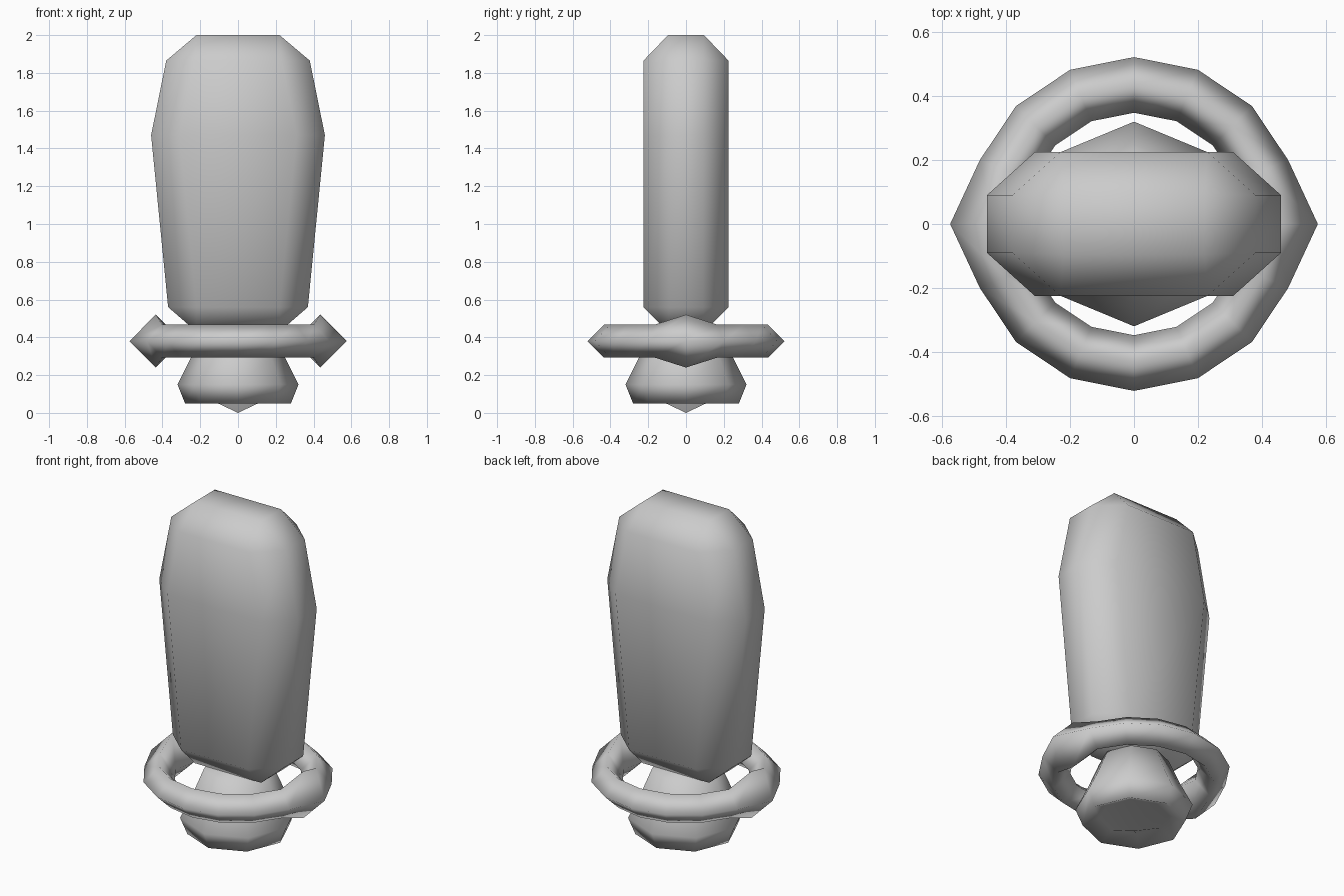
import bpy, bmesh
from math import sin, cos, pi

if "Cube" in bpy.data.objects:
    bpy.data.objects.remove(bpy.data.objects["Cube"])


def finish(bm, name):
    bmesh.ops.recalc_face_normals(bm, faces=bm.faces)
    me = bpy.data.meshes.new(name)
    bm.to_mesh(me)
    bm.free()
    for p in me.polygons:
        p.use_smooth = True
    ob = bpy.data.objects.new(name, me)
    bpy.context.collection.objects.link(ob)
    return ob


def bridge(bm, a, b):
    n = len(a)
    for i in range(n):
        bm.faces.new((a[i], a[(i + 1) % n], b[(i + 1) % n], b[i]))


# Blade: tapered slab with every edge chamfered, corners become triangles
bm = bmesh.new()
HY, CX, CY = 0.225, 0.15, 0.135


def octagon(hx, z):
    x, y = hx - CX, HY - CY
    pts = [(hx, -y), (hx, y), (x, HY), (-x, HY), (-hx, y), (-hx, -y), (-x, -HY), (x, -HY)]
    return [bm.verts.new((px, py, z)) for px, py in pts]


def cap(ring, hx, z):
    hy = 0.095
    c = [bm.verts.new((px, py, z)) for px, py in [(hx, -hy), (hx, hy), (-hx, hy), (-hx, -hy)]]
    bm.faces.new(c)
    for i in range(4):
        j = (i + 1) % 4
        bm.faces.new((ring[2 * i], ring[2 * i + 1], c[j], c[i]))
        bm.faces.new((ring[2 * i + 1], ring[(2 * i + 2) % 8], c[j]))


# side faces 0-1 and 4-5 lie on x, faces 2-3 and 6-7 lie on y
rings = [octagon(hx, z) for hx, z in [(0.37, 0.56), (0.46, 1.47), (0.38, 1.865)]]
for a, b in zip(rings, rings[1:]):
    bridge(bm, a, b)
cap(rings[0], 0.22, 0.43)
cap(rings[-1], 0.22, 2.0)
finish(bm, "blade")

# Guard: ring with a diamond section, swollen into a point at each side
bm = bmesh.new()
sections = []
for i in range(16):
    t = 2 * pi * i / 16
    r = 0.14 if i % 8 == 0 else 0.087
    sections.append([bm.verts.new(((0.435 + r * cos(k * pi / 2)) * cos(t),
                                   (0.435 + r * cos(k * pi / 2)) * sin(t),
                                   0.38 + r * sin(k * pi / 2))) for k in range(4)])
for i in range(16):
    bridge(bm, sections[i], sections[(i + 1) % 16])
finish(bm, "guard_ring")

# Pommel: eight-sided turned cup with a recessed pointed underside
bm = bmesh.new()
loops = []
for r, z in [(0.19, 0.09), (0.28, 0.05), (0.32, 0.15), (0.25, 0.29), (0.19, 0.43)]:
    loops.append([bm.verts.new((r * cos(i * pi / 4), r * sin(i * pi / 4), z)) for i in range(8)])
for a, b in zip(loops, loops[1:]):
    bridge(bm, a, b)
bm.faces.new(loops[-1])
tip = bm.verts.new((0, 0, 0))
for i in range(8):
    bm.faces.new((loops[0][(i + 1) % 8], loops[0][i], tip))
finish(bm, "pommel")
